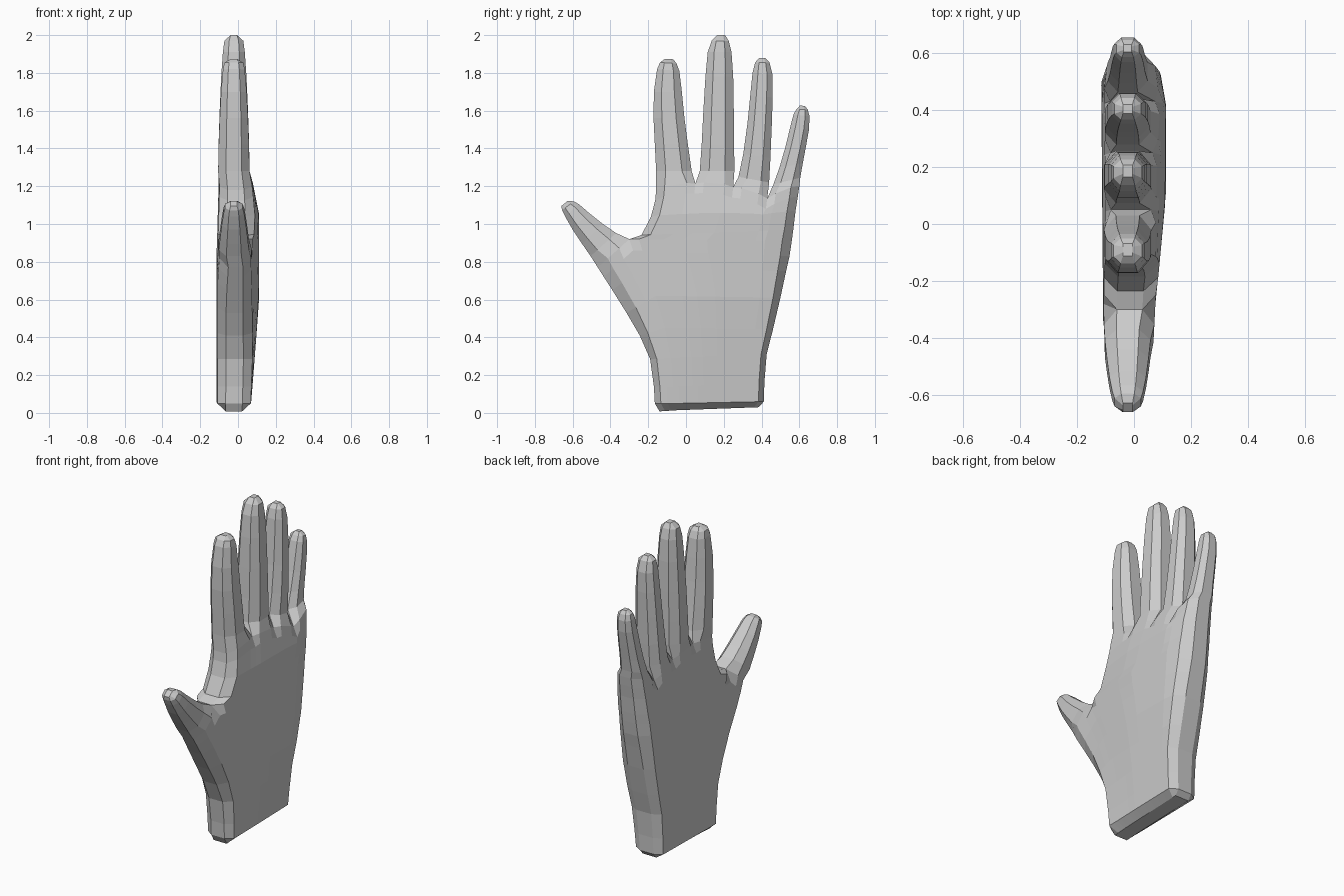
import bpy
import bmesh


def lerp(a, b, t):
    return a + (b - a) * t


def ramp(v, keys):
    """Piecewise linear value from (position, value) keys."""
    if v <= keys[0][0]:
        return keys[0][1]
    for (p, a), (q, b) in zip(keys, keys[1:]):
        if v <= q:
            return lerp(a, b, (v - p) / (q - p))
    return keys[-1][1]


BULGE_Z = [(0, 0), (0.2, 0.35), (0.6, 1), (1.05, 1), (1.25, 0.15)]
BULGE_Y = [(-0.25, 0.3), (0.1, 1), (0.42, 1), (0.58, 0.4)]
FRONT_Y = [(-0.6, 0.045), (-0.2, 0.065)]
BACK_Y = [(-0.6, 0.07), (-0.35, 0.108), (0.5, 0.115), (0.6, 0.1)]


def palm_depth(y, z):
    """Palm side and back side x at a point of the palm."""
    front = ramp(y, FRONT_Y) + 0.047 * ramp(z, BULGE_Z) * ramp(y, BULGE_Y)
    return front, -ramp(y, BACK_Y) + 0.012 * ramp(z, [(0.8, 0), (1.2, 1)])


points = []   # (y, z, front x, back x, rim factor)
quads = []


def add(y, z, depth=None, rim=0.5):
    front, back = depth or palm_depth(y, z)
    points.append((y, z, front, back, rim))
    return len(points) - 1


def bridge(a, b):
    for i in range(len(a) - 1):
        quads.append((a[i], a[i + 1], b[i + 1], b[i]))


# Knuckle line: outer edges and the webs between the fingers
webs = [(-0.158, 1.18), (0.05, 1.215), (0.25, 1.195), (0.43, 1.135), (0.60, 1.2)]
knuckle = [webs[0]]
for (y0, z0), (y1, z1) in zip(webs, webs[1:]):
    knuckle += [(y0 + 0.045, lerp(z0, z1, 0.25) + 0.01),
                (y1 - 0.045, lerp(z0, z1, 0.75) + 0.01), (y1, z1)]
span = webs[-1][0] - webs[0][0]
fractions = [(y - webs[0][0]) / span for y, z in knuckle]


def palm_row(c3, c15, c0=None, sag=0.0):
    row = []
    if c0:
        row = [add(lerp(c0[0], c3[0], t), lerp(c0[1], c3[1], t)) for t in (0, 0.32, 0.68)]
    for f, k in zip(fractions, knuckle):
        z = lerp(c3[1], c15[1], f)
        row.append(add(lerp(c3[0], c15[0], f), lerp(z, k[1] - 0.055, sag)))
    return row


# Wrist and lower palm, including the root of the thumb
lower = [
    ((-0.14, 0.008), (-0.05, 0.014), (0.385, 0.03)),
    ((-0.165, 0.05), (-0.065, 0.05), (0.412, 0.06)),
    ((-0.17, 0.14), (-0.07, 0.14), (0.415, 0.16)),
    ((-0.19, 0.285), (-0.08, 0.29), (0.427, 0.31)),
    ((-0.245, 0.41), (-0.11, 0.45), (0.46, 0.44)),
    ((-0.315, 0.53), (-0.16, 0.62), (0.50, 0.61)),
    ((-0.39, 0.65), (-0.23, 0.77), (0.53, 0.75)),
    ((-0.435, 0.72), (-0.28, 0.86), (0.548, 0.83)),
    ((-0.467, 0.77), (-0.30, 0.92), (0.56, 0.91)),
]
previous = None
for c0, c3, c15 in lower:
    row = palm_row(c3, c15, c0)
    if previous:
        bridge(previous, row)
    previous = row
thumb_root, previous = row[:4], row[3:]

# Upper palm, from the thumb web to the knuckles
for c3, c15, sag in [((-0.235, 0.942), (0.568, 0.97), 0), ((-0.185, 1.02), (0.58, 1.05), 0.2),
                     ((-0.163, 1.11), (0.592, 1.13), 1)]:
    row = palm_row(c3, c15, sag=sag)
    bridge(previous, row)
    previous = row
row = [add(y, z, rim=0.8 if i in (3, 6, 9) else 0.5) for i, (y, z) in enumerate(knuckle)]
bridge(previous, row)


def digit(root, sections):
    """Grow a finger from four root points; section = left y,z, right y,z, half depth."""
    last = root
    for yl, zl, yr, zr, half in sections:
        ring = [add(lerp(yl, yr, t), lerp(zl, zr, t), (-0.022 + half, -0.022 - half))
                for t in (0, 0.27, 0.73, 1)]
        bridge(last, ring)
        last = ring


index = [
    (-0.158, 1.28, 0.03, 1.28, 0.083), (-0.165, 1.42, 0.01, 1.42, 0.08),
    (-0.172, 1.56, -0.008, 1.56, 0.075), (-0.17, 1.70, -0.022, 1.70, 0.068),
    (-0.153, 1.82, -0.035, 1.81, 0.058), (-0.138, 1.855, -0.05, 1.85, 0.05),
    (-0.112, 1.874, -0.068, 1.872, 0.034)]
middle = [
    (0.073, 1.28, 0.256, 1.28, 0.083), (0.083, 1.42, 0.255, 1.42, 0.081),
    (0.092, 1.60, 0.253, 1.60, 0.075), (0.103, 1.78, 0.25, 1.78, 0.067),
    (0.115, 1.91, 0.241, 1.91, 0.058), (0.136, 1.97, 0.226, 1.97, 0.05),
    (0.165, 2.0, 0.207, 2.0, 0.034)]
ring_finger = [
    (0.278, 1.25, 0.44, 1.22, 0.08), (0.303, 1.37, 0.447, 1.35, 0.077),
    (0.325, 1.53, 0.454, 1.52, 0.071), (0.34, 1.68, 0.459, 1.67, 0.064),
    (0.352, 1.80, 0.458, 1.79, 0.056), (0.366, 1.855, 0.442, 1.855, 0.047),
    (0.388, 1.88, 0.42, 1.88, 0.033)]
little = [
    (0.463, 1.21, 0.605, 1.245, 0.07), (0.495, 1.30, 0.618, 1.32, 0.062),
    (0.527, 1.41, 0.635, 1.41, 0.057), (0.551, 1.51, 0.651, 1.50, 0.052),
    (0.569, 1.58, 0.654, 1.57, 0.047), (0.585, 1.608, 0.645, 1.605, 0.04),
    (0.603, 1.627, 0.63, 1.625, 0.028)]
thumb = [
    (-0.505, 0.83, -0.37, 0.952, 0.08), (-0.55, 0.895, -0.44, 1.0, 0.073),
    (-0.60, 0.97, -0.515, 1.06, 0.064), (-0.64, 1.04, -0.567, 1.105, 0.054),
    (-0.656, 1.072, -0.595, 1.12, 0.046), (-0.66, 1.095, -0.627, 1.122, 0.034)]
for i, sections in enumerate((index, middle, ring_finger, little)):
    digit(row[3 * i:3 * i + 4], sections)
digit(thumb_root, thumb)

# Two matching sheets, joined by a narrow rim along the whole outline
count = {}
for q in quads:
    for a, b in zip(q, q[1:] + q[:1]):
        key = (min(a, b), max(a, b))
        count[key] = count.get(key, 0) + 1
border = [e for e, n in count.items() if n == 1]
on_border = {v for e in border for v in e}
bm = bmesh.new()
front_verts, back_verts = [], []
for i, (y, z, front, back, rim) in enumerate(points):
    mid, half = (front + back) / 2, (front - back) / 2
    if i in on_border:
        half *= rim
    front_verts.append(bm.verts.new((mid + half, y, z)))
    back_verts.append(bm.verts.new((mid - half, y, z)))
for q in quads:
    bm.faces.new([front_verts[i] for i in q])
    bm.faces.new([back_verts[i] for i in reversed(q)])
for a, b in border:
    bm.faces.new((front_verts[a], front_verts[b], back_verts[b], back_verts[a]))
bmesh.ops.recalc_face_normals(bm, faces=bm.faces)

mesh = bpy.data.meshes.new("hand")
bm.to_mesh(mesh)
bm.free()
hand = bpy.data.objects.new("hand", mesh)
bpy.context.collection.objects.link(hand)
grey = bpy.data.materials.new("light_grey")
grey.diffuse_color = (0.6, 0.6, 0.6, 1)
mesh.materials.append(grey)
